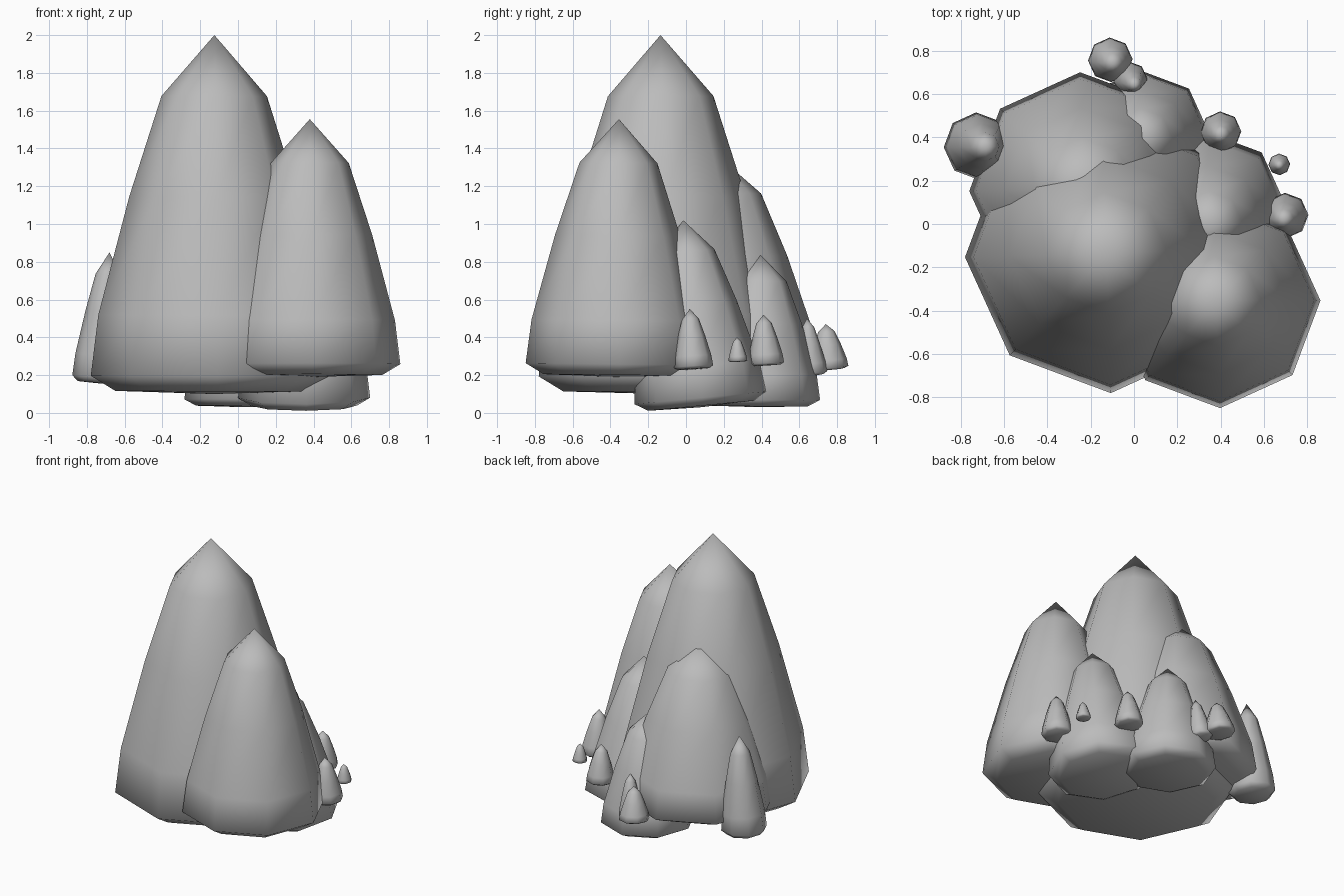
import bpy
import bmesh
import math
from mathutils import Vector

default = bpy.data.objects.get("Cube")
if default:
    bpy.data.objects.remove(default, do_unlink=True)

# Single stone colour
stone = bpy.data.materials.new("stone_grey")
stone.use_nodes = True
colour = (0.5, 0.5, 0.5, 1.0)
stone.diffuse_color = colour
bsdf = next(n for n in stone.node_tree.nodes if n.type == 'BSDF_PRINCIPLED')
bsdf.inputs["Base Color"].default_value = colour
bsdf.inputs["Roughness"].default_value = 0.8

SIDES = 8
# Shared rock profile: (radius fraction, height fraction), bottom to top
PROFILE = [(0.8, 0.008), (1.0, 0.05), (0.94, 0.22), (0.69, 0.55), (0.43, 0.83)]


def rock(name, base, radius, apex):
    """Eight-sided pointed rock whose axis runs from base to apex."""
    base, apex = Vector(base), Vector(apex)
    axis = apex - base
    turn = Vector((0, 0, 1)).rotation_difference(axis)
    bm = bmesh.new()

    def place(x, y, h):
        return bm.verts.new(base + turn @ Vector((x, y, h * axis.length)))

    rings = []
    for r, h in PROFILE:
        ring = []
        for i in range(SIDES):
            a = 2 * math.pi * i / SIDES + math.radians(2)
            ring.append(place(radius * r * math.cos(a), radius * r * math.sin(a), h))
        rings.append(ring)
    bottom, top = place(0, 0, 0), place(0, 0, 1)
    for i in range(SIDES):
        j = (i + 1) % SIDES
        bm.faces.new((bottom, rings[0][j], rings[0][i]))
        for low, high in zip(rings, rings[1:]):
            bm.faces.new((low[i], low[j], high[j], high[i]))
        bm.faces.new((rings[-1][i], rings[-1][j], top))
    for face in bm.faces:
        face.smooth = True
    mesh = bpy.data.meshes.new(name)
    bm.to_mesh(mesh)
    bm.free()
    mesh.materials.append(stone)
    bpy.context.collection.objects.link(bpy.data.objects.new(name, mesh))


# Large rocks
rock("main_rock", (-0.13, -0.13, 0.10), 0.65, (-0.125, -0.135, 2.0))
rock("front_rock", (0.38, -0.37, 0.19), 0.48, (0.38, -0.355, 1.555))
rock("back_rock", (-0.23, 0.17, 0.19), 0.53, (-0.23, 0.17, 1.36))

# Medium rocks
rock("side_rock", (0.35, 0.08, 0.03), 0.35, (0.35, -0.015, 1.02))
rock("rear_rock", (0.035, 0.39, 0.03), 0.32, (0.04, 0.395, 0.835))
rock("outer_rock", (-0.725, 0.36, 0.155), 0.155, (-0.68, 0.355, 0.85))

# Small rocks
rock("small_rock_side", (0.70, 0.04, 0.23), 0.105, (0.69, 0.02, 0.55))
rock("small_rock_corner", (0.40, 0.425, 0.25), 0.095, (0.40, 0.41, 0.52))
rock("small_rock_rear", (-0.11, 0.758, 0.23), 0.103, (-0.095, 0.74, 0.47))
rock("small_rock_inner", (-0.02, 0.67, 0.20), 0.08, (0.005, 0.64, 0.50))
rock("tiny_rock", (0.67, 0.275, 0.27), 0.05, (0.67, 0.27, 0.40))
